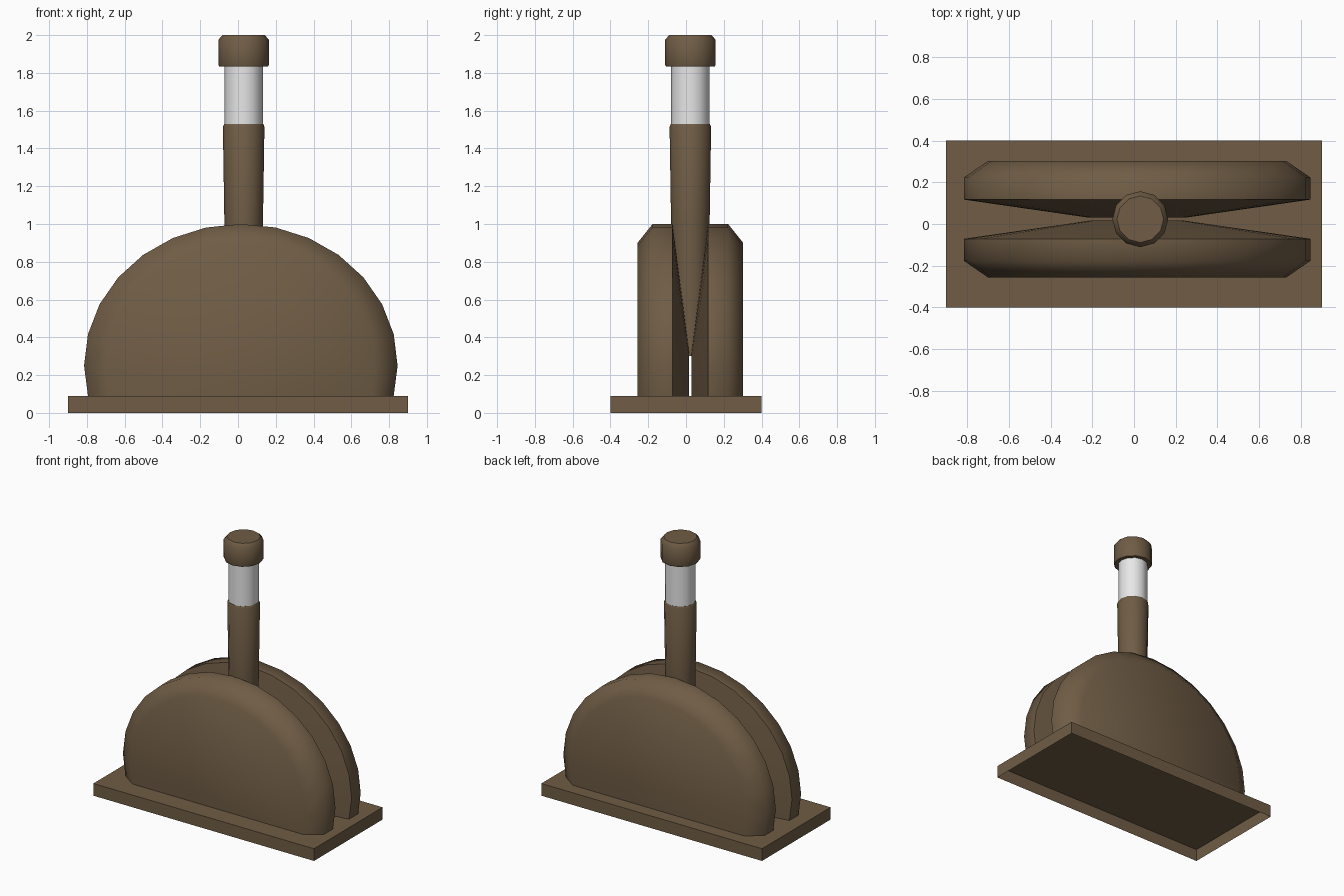
import bpy, bmesh, math

if "Cube" in bpy.data.objects:
    bpy.data.objects.remove(bpy.data.objects["Cube"])


def material(name, rgb):
    m = bpy.data.materials.new(name)
    m.diffuse_color = (*rgb, 1)
    m.use_nodes = True
    m.node_tree.nodes["Principled BSDF"].inputs["Base Color"].default_value = m.diffuse_color
    return m


brown = material("dark_brown", (0.16, 0.108, 0.06))
white = material("pale_grey", (0.8, 0.8, 0.8))


def finish(name, bm, mat, angle=None):
    mesh = bpy.data.meshes.new(name)
    bm.to_mesh(mesh)
    bm.free()
    mesh.materials.append(mat)
    ob = bpy.data.objects.new(name, mesh)
    bpy.context.collection.objects.link(ob)
    if angle:
        bpy.ops.object.select_all(action='DESELECT')
        ob.select_set(True)
        bpy.context.view_layer.objects.active = ob
        bpy.ops.object.shade_smooth_by_angle(angle=math.radians(angle))
    return ob


def bridge(bm, rings, closed):
    n = len(rings[0])
    for a, b in zip(rings, rings[1:]):
        for i in range(n if closed else n - 1):
            j = (i + 1) % n
            bm.faces.new((a[i], a[j], b[j], b[i]))
    bm.faces.new(rings[0][::-1])
    bm.faces.new(rings[-1])
    bmesh.ops.recalc_face_normals(bm, faces=bm.faces)


BASE = 0.09

# Base plate: a shallow box, open underneath
bm = bmesh.new()
bmesh.ops.create_cube(bm, size=1)
for v in bm.verts:
    v.co = (v.co.x * 1.8, v.co.y * 0.8, (v.co.z + 0.5) * BASE)
bm.faces.ensure_lookup_table()
under = [f for f in bm.faces if f.normal.z < -0.9]
bmesh.ops.delete(bm, geom=under, context='FACES_ONLY')
finish("base_plate", bm, brown)


# Two domed plates: rounded outside edge, inner face sloping to the middle
def half_disc(name, sign):
    bm = bmesh.new()
    rings = []
    # distance from the middle plane, x scale, z scale
    for d, sx, sz in ((0.28, 0.86, 0.89), (0.2, 1, 1), (0.094, 1, 1), (0.007, 0.277, 0.275)):
        ring = []
        for k in range(-1, 16):
            a = math.pi * k / 14
            x = 0.83 * math.cos(a)
            z = max(0, 0.25 + 0.75 * math.sin(a) - BASE) if 0 <= k <= 14 else 0
            ring.append(bm.verts.new((0.015 + x * sx, 0.023 + sign * d, BASE + z * sz)))
        rings.append(ring)
    bridge(bm, rings, False)
    finish(name, bm, brown, 60)


half_disc("front_disc", -1)
half_disc("back_disc", 1)


# Turned parts of the handle, from (radius, height) profiles
def turned(name, profile, mat, sides=12):
    bm = bmesh.new()
    rings = [[bm.verts.new((0.03 + r * math.cos(2 * math.pi * i / sides),
                            0.023 + r * math.sin(2 * math.pi * i / sides), z))
              for i in range(sides)] for r, z in profile]
    bridge(bm, rings, True)
    finish(name, bm, mat, 45)


turned("handle_shaft", ((0.092, 0.3), (0.102, 1.0), (0.11, 1.515), (0.103, 1.53)), brown)
turned("handle_band", ((0.102, 1.5), (0.102, 1.86)), white)
turned("handle_cap", ((0.13, 1.835), (0.134, 1.845), (0.134, 1.975), (0.112, 2.0)), brown)
